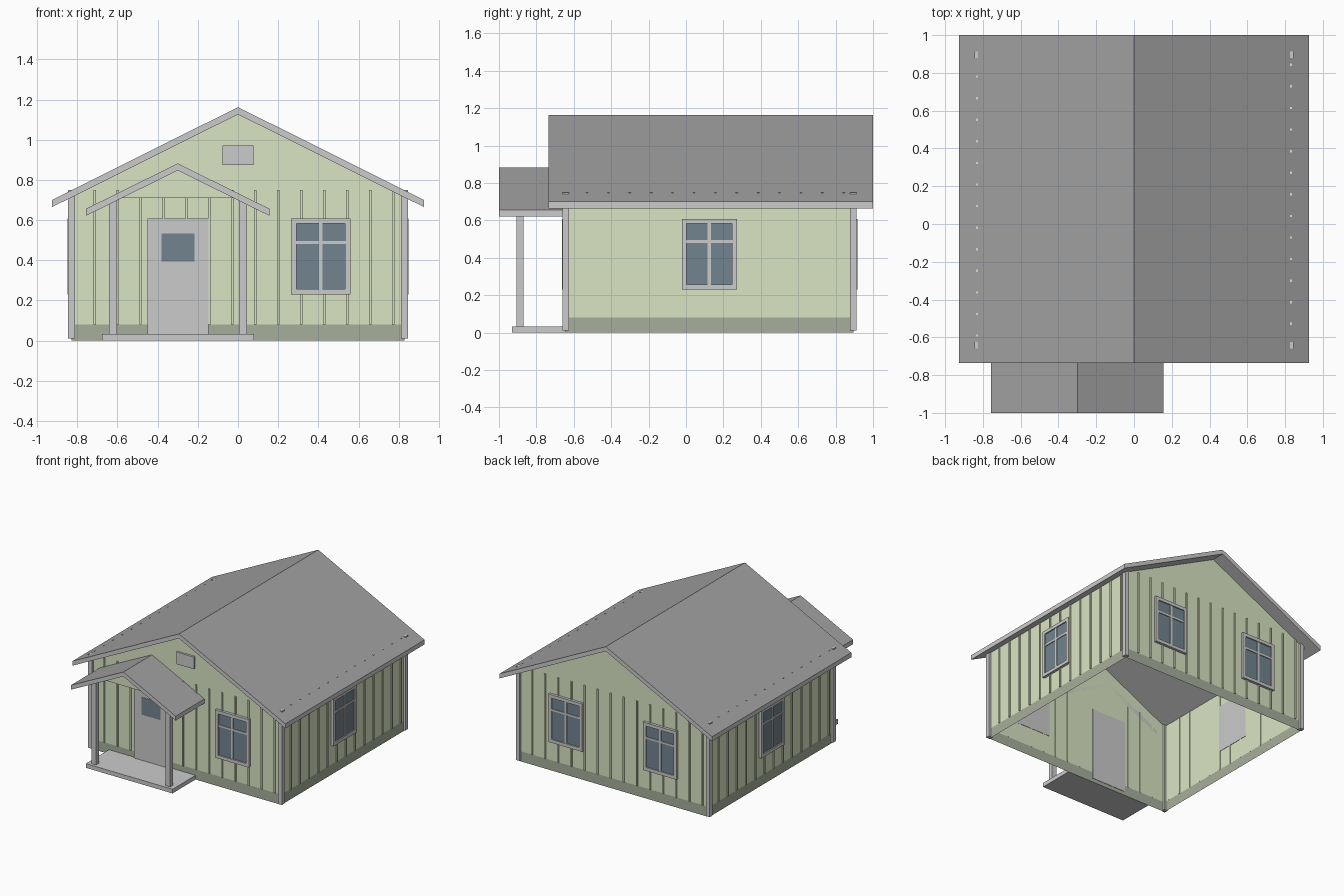
import bpy, bmesh
from mathutils import Vector, Matrix

if "Cube" in bpy.data.objects:
    bpy.data.objects.remove(bpy.data.objects["Cube"])


def material(name, rgb):
    m = bpy.data.materials.new(name)
    m.diffuse_color = (*rgb, 1)
    m.use_nodes = True
    m.node_tree.nodes["Principled BSDF"].inputs["Base Color"].default_value = m.diffuse_color
    return m


GREEN = material("siding_green", (0.70, 0.78, 0.545))
SKIRT = material("skirt_green", (0.38, 0.43, 0.33))
GLASS = material("window_glass", (0.17, 0.23, 0.28))
ROOF = material("roof_grey", (0.36, 0.36, 0.36))


def finish(name, bm, mats=()):
    me = bpy.data.meshes.new(name)
    bm.to_mesh(me)
    bm.free()
    for m in mats:
        me.materials.append(m)
    ob = bpy.data.objects.new(name, me)
    bpy.context.collection.objects.link(ob)
    return ob


def boxes(name, spans, mat=None):
    """One object made of axis-aligned boxes, each (corner, opposite corner)."""
    bm = bmesh.new()
    for a, b in spans:
        a, b = Vector(a), Vector(b)
        size = [abs(v) for v in b - a]
        bmesh.ops.create_cube(bm, size=1, matrix=Matrix.Translation((a + b) / 2) @ Matrix.Diagonal((*size, 1)))
    return finish(name, bm, [mat] if mat else [])


def sheet(name, polys, mat):
    bm = bmesh.new()
    for pts in polys:
        bm.faces.new([bm.verts.new(p) for p in pts])
    bmesh.ops.remove_doubles(bm, verts=bm.verts, dist=1e-5)
    bmesh.ops.recalc_face_normals(bm, faces=bm.faces)
    return finish(name, bm, [mat])


def gable_roof(name, cx, half, y0, y1, ridge, eave, t):
    """Bent slab: dark top faces, plain edges and underside."""
    prof = [(-half, eave), (0, ridge), (half, eave), (half, eave - t), (0, ridge - t), (-half, eave - t)]
    bm = bmesh.new()
    f = [bm.verts.new((cx + x, y0, z)) for x, z in prof]
    b = [bm.verts.new((cx + x, y1, z)) for x, z in prof]
    for i in range(6):
        j = (i + 1) % 6
        bm.faces.new((f[i], f[j], b[j], b[i])).material_index = 1 if i < 2 else 0
    for r in (f, b):
        bm.faces.new((r[0], r[1], r[4], r[5]))
        bm.faces.new((r[1], r[2], r[3], r[4]))
    bmesh.ops.recalc_face_normals(bm, faces=bm.faces)
    finish(name, bm, [material(name + "_trim", (0.8, 0.8, 0.8)), ROOF])


# House shell: open at the bottom, single-skin walls with a darker skirt band
W, Y0, Y1 = 0.828, -0.643, 0.895
BAND, WALL, PEAK = 0.08, 0.714, 1.126
corners = [(-W, Y0), (W, Y0), (W, Y1), (-W, Y1)]
skirt, siding = [], []
for i, a in enumerate(corners):
    b = corners[(i + 1) % 4]
    skirt.append([(*a, 0), (*b, 0), (*b, BAND), (*a, BAND)])
    gable = [(0, a[1], PEAK)] if i % 2 == 0 else []
    siding.append([(*a, BAND), (*b, BAND), (*b, WALL)] + gable + [(*a, WALL)])
sheet("wall_skirt", skirt, SKIRT)
sheet("wall_siding", siding, GREEN)

# Roofs
gable_roof("main_roof", 0, 0.927, -0.735, 1.0, 1.162, 0.70, 0.036)
gable_roof("porch_roof", -0.30, 0.457, -1.0, Y0, 0.882, 0.656, 0.035)

# Wall frames: origin, direction along the wall, outward normal, length
walls = {
    "front": (Vector((-W, Y0, 0)), Vector((1, 0, 0)), Vector((0, -1, 0)), 2 * W),
    "right": (Vector((W, Y0, 0)), Vector((0, 1, 0)), Vector((1, 0, 0)), Y1 - Y0),
    "back": (Vector((W, Y1, 0)), Vector((-1, 0, 0)), Vector((0, 1, 0)), 2 * W),
    "left": (Vector((-W, Y1, 0)), Vector((0, -1, 0)), Vector((-1, 0, 0)), Y1 - Y0),
}


def span(wall, u0, u1, z0, z1, d0, d1):
    o, u, n, _ = walls[wall]
    up = Vector((0, 0, 1))
    return o + u * u0 + n * d0 + up * z0, o + u * u1 + n * d1 + up * z1


# Vertical battens, spaced from the start corner of each wall
STEP = 0.1143
for wall, (_, _, _, length) in walls.items():
    boxes(wall + "_battens", [span(wall, i * STEP - 0.006, i * STEP + 0.006, BAND, 0.75, -0.002, 0.008)
                              for i in range(1, int(length / STEP) + 1)], GREEN)

# Corner boards
boxes("corner_boards", [((sx * 0.812, y, 0.01), (sx * 0.845, y + 0.034, 0.75))
                        for sx in (-1, 1) for y in (-0.66, 0.878)])


# Windows: backing board, glass, rim and glazing bars
def window(name, wall, c):
    z0, z1, h, r = 0.23, 0.608, 0.147, 0.026
    S = lambda *a: span(wall, *a)
    boxes(name + "_frame", [
        S(c - h, c + h, z0, z1, -0.003, 0.009),
        S(c - h, c - h + r, z0, z1, 0.009, 0.021), S(c + h - r, c + h, z0, z1, 0.009, 0.021),
        S(c - h + r, c + h - r, z0, z0 + r, 0.009, 0.021), S(c - h + r, c + h - r, z1 - r, z1, 0.009, 0.021),
        S(c - 0.009, c + 0.009, z0 + r, z1 - r, 0.009, 0.018),
        S(c - h + r, c + h - r, 0.48, 0.495, 0.009, 0.018)])
    boxes(name + "_glass", [S(c - h + r, c + h - r, z0 + r, z1 - r, 0.009, 0.012)], GLASS)


window("front_window", "front", W + 0.412)
window("right_window", "right", 0.125 - Y0)
window("left_window", "left", Y1 - 0.125)
window("back_window_a", "back", W - 0.412)
window("back_window_b", "back", W + 0.412)

# Front door, door pane and gable vent
boxes("door", [span("front", W - 0.45, W - 0.147, 0.03, 0.608, -0.003, 0.012)])
boxes("door_pane", [span("front", W - 0.38, W - 0.216, 0.394, 0.532, 0.012, 0.014)], GLASS)
boxes("gable_vent", [span("front", W - 0.077, W + 0.077, 0.875, 0.97, -0.003, 0.016)])

# Porch: slab, posts and gable infill
boxes("porch_slab", [((-0.676, -0.93, 0), (0.08, Y0, 0.033))])
boxes("porch_posts", [((x, -0.907, 0.033), (x + 0.04, -0.87, 0.70)) for x in (-0.643, 0.004)])
sheet("porch_gable", [[(-0.575, -0.89, 0.711), (-0.025, -0.89, 0.711), (-0.30, -0.89, 0.85)]], GREEN)
